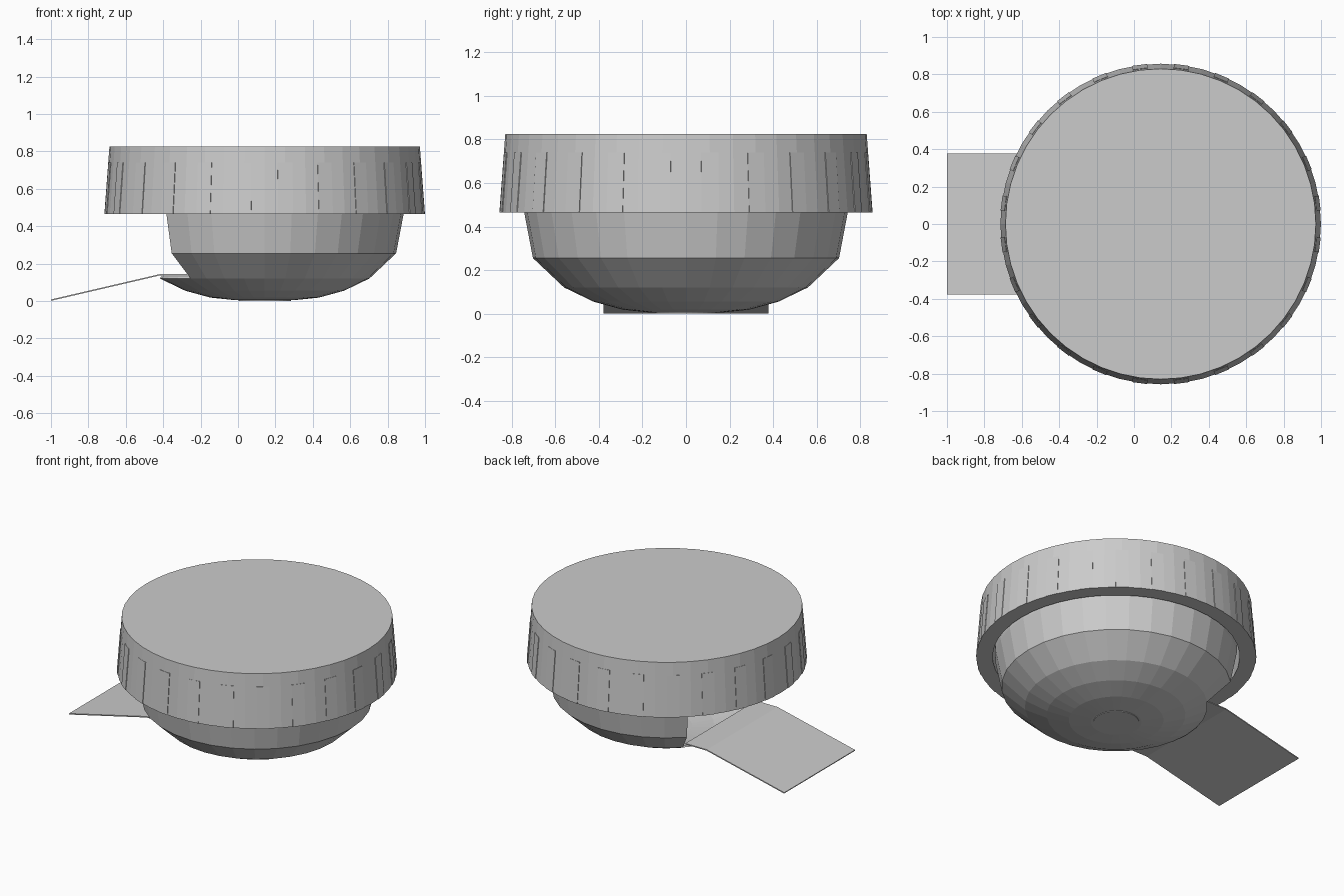
import bpy, bmesh, math

if "Cube" in bpy.data.objects:
    bpy.data.objects.remove(bpy.data.objects["Cube"])

CX = 0.1425  # axis of all round parts


def finish(name, bm):
    bmesh.ops.recalc_face_normals(bm, faces=bm.faces)
    mesh = bpy.data.meshes.new(name)
    bm.to_mesh(mesh)
    bm.free()
    ob = bpy.data.objects.new(name, mesh)
    bpy.context.collection.objects.link(ob)
    return ob


def lathe(profile, sides, cap_ends, skip=None):
    """Revolve (radius, z) points; skip(angle, z) leaves a face out."""
    bm = bmesh.new()
    rings = []
    for r, z in profile:
        rings.append([bm.verts.new((CX + r * math.cos(2 * math.pi * i / sides),
                                    r * math.sin(2 * math.pi * i / sides), z))
                      for i in range(sides)])
    for k in range(len(rings) - 1):
        zmid = (profile[k][1] + profile[k + 1][1]) / 2
        for i in range(sides):
            if skip and skip(360 * (i + 0.5) / sides, zmid):
                continue
            j = (i + 1) % sides
            bm.faces.new((rings[k][i], rings[k][j], rings[k + 1][j], rings[k + 1][i]))
    for e in cap_ends:
        bm.faces.new(rings[e])
    loose = [v for v in bm.verts if not v.link_faces]
    bmesh.ops.delete(bm, geom=loose, context='VERTS')
    return bm


# Bowl with a quarter of its upper wall left open towards -x
bowl = finish("bowl", lathe(
    [(0.155, 0.004), (0.29, 0.018), (0.425, 0.055), (0.56, 0.12),
     (0.703, 0.255), (0.743, 0.465), (0.75, 0.75)],
    32, [0], lambda a, z: abs(a - 180) < 45 and z > 0.12))
shell = bowl.modifiers.new("wall", 'SOLIDIFY')
shell.thickness = 0.012
shell.offset = -1

# Small foot disc under the bowl
finish("foot_disc", lathe([(0.14, 0.0), (0.14, 0.006)], 32, [0, 1]))

# Hollow lid: outer skirt, top, and inner wall
finish("lid", lathe(
    [(0.757, 0.76), (0.757, 0.465), (0.857, 0.465), (0.83, 0.825)],
    48, [0, 3]))

# Nearly flush grip ribs round the skirt
bm = bmesh.new()
for k in range(24):
    a = math.radians(7.5 + 15 * k)
    c, s = math.cos(a), math.sin(a)
    v = []
    for depth in (0.02, -0.001):
        for r, z, w in ((0.857, 0.465, -0.04), (0.857, 0.465, 0.04),
                        (0.8364, 0.74, 0.04), (0.8364, 0.74, -0.04)):
            rr = r - depth
            v.append(bm.verts.new((CX + rr * c - w * s, rr * s + w * c, z)))
    for f in ((0, 1, 2, 3), (4, 5, 6, 7), (0, 1, 5, 4), (1, 2, 6, 5),
              (2, 3, 7, 6), (3, 0, 4, 7)):
        bm.faces.new([v[i] for i in f])
finish("lid_ribs", bm)

# Bent entry ramp
bm = bmesh.new()
path = [(-1.0, 0.008), (-0.42, 0.143), (-0.26, 0.143)]
rows = [[bm.verts.new((x, y, z)) for y in (-0.378, 0.378)] for x, z in path]
for p, q in zip(rows, rows[1:]):
    bm.faces.new((p[0], q[0], q[1], p[1]))
ramp = finish("ramp", bm)
plate = ramp.modifiers.new("plate", 'SOLIDIFY')
plate.thickness = 0.007
plate.offset = -1 if ramp.data.polygons[0].normal.z > 0 else 1
